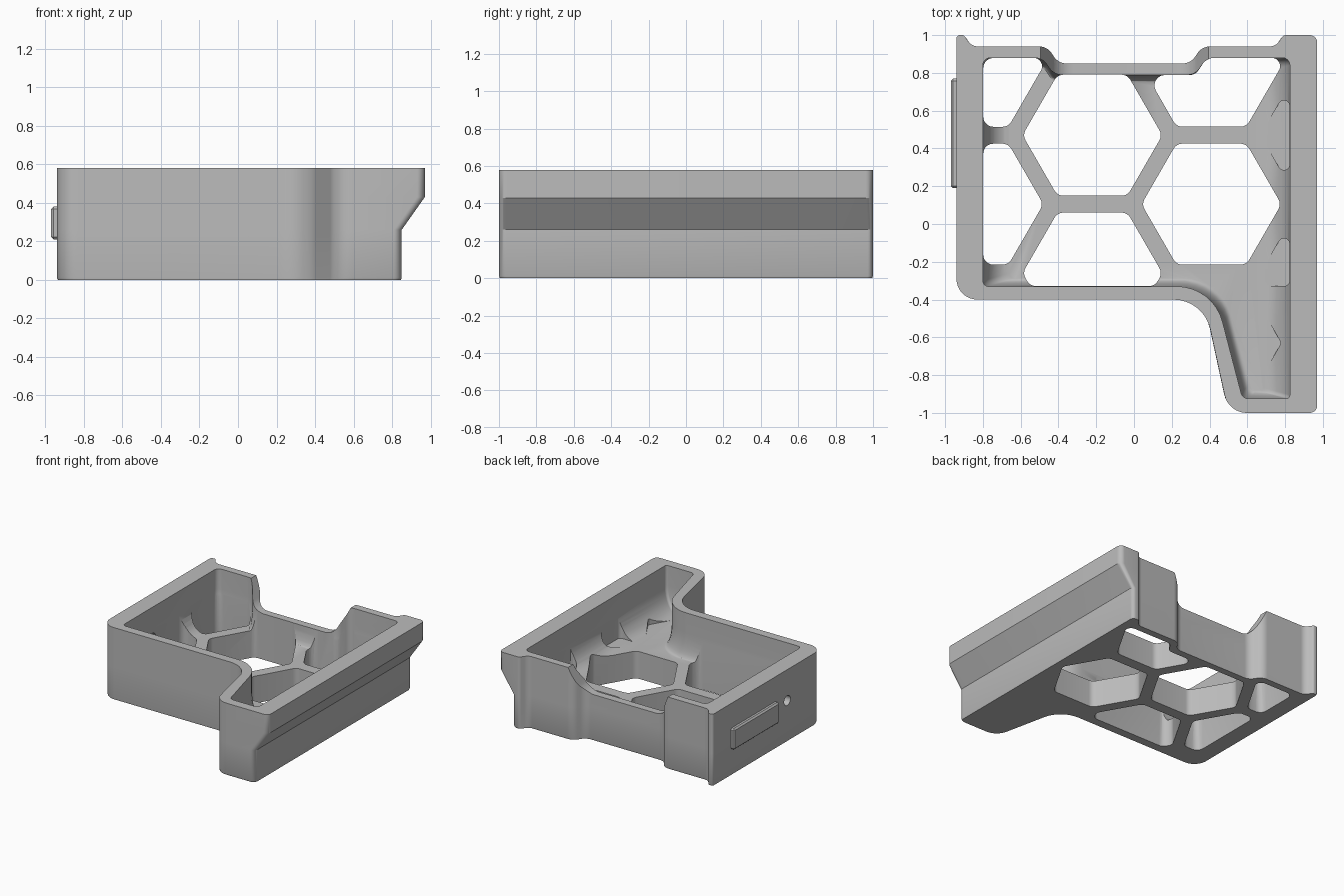
import bpy, bmesh, math
from mathutils import Vector

cube = bpy.data.objects.get("Cube")
if cube:
    bpy.data.objects.remove(cube, do_unlink=True)

TOP, FLOOR = 0.58, 0.22          # rim height and top of the floor

grey = bpy.data.materials.new("matte_grey")
grey.use_nodes = True
grey.diffuse_color = (0.5, 0.5, 0.5, 1)
grey.node_tree.nodes["Principled BSDF"].inputs["Base Color"].default_value = (0.5, 0.5, 0.5, 1)


def rounded(points, steps=8):
    """Round each corner (x, y, radius) of a polygon with an arc."""
    out = []
    for i, (x, y, r) in enumerate(points):
        p = Vector((x, y))
        a = Vector(points[i - 1][:2]) - p
        b = Vector(points[(i + 1) % len(points)][:2]) - p
        half = a.angle(b) / 2
        if r == 0:
            out.append(p)
            continue
        t = min(r / math.tan(half), 0.48 * a.length, 0.48 * b.length)
        r = t * math.tan(half)
        a.normalize()
        b.normalize()
        centre = p + (a + b).normalized() * (r / math.sin(half))
        start, end = p + a * t - centre, p + b * t - centre
        sweep = start.angle_signed(end)
        for k in range(steps + 1):
            turn = -sweep * k / steps
            c, s = math.cos(turn), math.sin(turn)
            out.append(centre + Vector((start.x * c - start.y * s, start.x * s + start.y * c)))
    return out


def loft(bm, sections):
    """Skin a closed solid through rings of equal point count: (ring, z)."""
    rings = [[bm.verts.new((p.x, p.y, z)) for p in ring] for ring, z in sections]
    n = len(rings[0])
    for lo, hi in zip(rings, rings[1:]):
        for i in range(n):
            j = (i + 1) % n
            bm.faces.new((lo[i], lo[j], hi[j], hi[i]))
    bm.faces.new(rings[0][::-1])
    bm.faces.new(rings[-1])


def finish(bm, name):
    bmesh.ops.recalc_face_normals(bm, faces=bm.faces)
    mesh = bpy.data.meshes.new(name)
    bm.to_mesh(mesh)
    bm.free()
    obj = bpy.data.objects.new(name, mesh)
    bpy.context.collection.objects.link(obj)
    mesh.materials.append(grey)
    return obj


def solid(name, *stacks):
    bm = bmesh.new()
    for sections in stacks:
        loft(bm, sections)
    return finish(bm, name)


def activate(obj):
    bpy.ops.object.select_all(action='DESELECT')
    obj.select_set(True)
    bpy.context.view_layer.objects.active = obj


def cut(target, cutter):
    mod = target.modifiers.new("cut", 'BOOLEAN')
    mod.operation, mod.solver, mod.object = 'DIFFERENCE', 'EXACT', cutter
    activate(target)
    bpy.ops.object.modifier_apply(modifier=mod.name)
    bpy.data.objects.remove(cutter, do_unlink=True)


def outer(right):
    return rounded([(-.94, -.4, .11), (.37, -.4, .2), (.5, -1, .12), (right, -1, .04),
                    (right, 1, .04), (.79, 1, .03), (.75, .94, .06), (.36, .94, .08),
                    (.3, .85, .08), (-.4, .85, .08), (-.46, .94, .08), (-.86, .94, .08),
                    (-.9, 1, .018), (-.94, 1, .018)])


def inner(k):
    """Cavity outline; k pulls it in to form the fillet at the floor."""
    l, r, f = .14 * k, .14 * k, .04 * k
    return rounded([(-.8 + l, -.33 + f, .03), (.42 + f, -.33 + f, .25), (.575 + f, -.925 + f, .04),
                    (.825 - r, -.925 + f, .02), (.825 - r, .88 - f, .04), (.385, .88 - f, .08),
                    (.325, .79 - f, .08), (-.425, .79 - f, .08), (-.485, .88 - f, .08),
                    (-.8 + l, .88 - f, .04)])


def clip(poly, axis, limit, sign):
    """Keep the part of a polygon on one side of an axis line."""
    out = []
    for i, p in enumerate(poly):
        q = poly[i - 1]
        dp, dq = sign * (limit - p[axis]), sign * (limit - q[axis])
        if dp * dq < 0:
            out.append(q.lerp(p, dq / (dq - dp)))
        if dp >= 0:
            out.append(p)
    return out


def hexagon(cx, cy, radius=.37):
    poly = [Vector((cx + radius * math.cos(a * math.pi / 3), cy + radius * math.sin(a * math.pi / 3)))
            for a in range(6)]
    for axis, limit, sign in ((0, -.799, -1), (0, .824, 1), (1, -.329, -1), (1, .879, 1)):
        poly = clip(poly, axis, limit, sign)
    return poly


def prism(poly, z0, z1, radius=.055):
    ring = rounded([(p[0], p[1], radius) for p in poly], 5)
    return [(ring, z0), (ring, z1)]


# Tray body with a wider rail along the upper right side
foot = [p * .995 for p in outer(.85)]
body = solid("tray_body", [(foot, 0), (outer(.85), .012), (outer(.85), .26),
                           (outer(.97), .43), (outer(.97), TOP)])

# Open cavity with a rounded transition from wall to floor
curve = [i * math.pi / 16 for i in range(9)]
cavity = [(inner(1 - math.sin(a)), FLOOR + .2 * (1 - math.cos(a))) for a in curve]
cut(body, solid("cavity_cutter", cavity + [(inner(0), TOP + .2)]))

# Honeycomb openings through the floor
cells = [hexagon(x, y) for x, y in ((-.22, .47), (.41, .105), (-.22, -.26), (-.85, .105), (-.85, .835))]
cells.append([(.068, .789), (.325, .789), (.385, .879), (.755, .879), (.78, .835), (.595, .515), (.225, .515)])
cut(body, solid("honeycomb_cutter", *[prism(c, -.1, TOP - .05) for c in cells]))

# Honeycomb pockets in the sloping right side and in the leg
pockets = [hexagon(1.04, .47), hexagon(1.04, -.26),
           [(.595, -.31), (.78, -.63), (.62, -.905), (.57, -.7), (.5, -.4)]]
cut(body, solid("pocket_cutter", *[prism(p, FLOOR + .001, TOP - .05, .03) for p in pockets]))

# Lowered middle of the back wall
dip = rounded([(-.55, .7, 0), (-.4, .37, .12), (.3, .37, .12), (.45, .7, 0)])
dip_cutter = solid("dip_cutter", [(dip, -1.1), (dip, -.74)])
dip_cutter.rotation_euler.x = math.pi / 2
cut(body, dip_cutter)

# Round port in the left-hand wall
bm = bmesh.new()
bmesh.ops.create_cone(bm, cap_ends=True, segments=24, radius1=.04, radius2=.04, depth=.3)
port = finish(bm, "port_cutter")
port.rotation_euler.y = math.pi / 2
port.location = (-.87, .05, .33)
cut(body, port)

# Raised plate beside the port
bm = bmesh.new()
bmesh.ops.create_cube(bm, size=1)
bmesh.ops.scale(bm, vec=(.05, .58, .17), verts=bm.verts)
bmesh.ops.translate(bm, vec=(-.945, .48, .295), verts=bm.verts)
bmesh.ops.bevel(bm, geom=bm.edges[:], offset=.012, segments=1, affect='EDGES')
plate = finish(bm, "side_plate")

activate(body)
bpy.ops.object.shade_smooth_by_angle(angle=math.radians(30))
